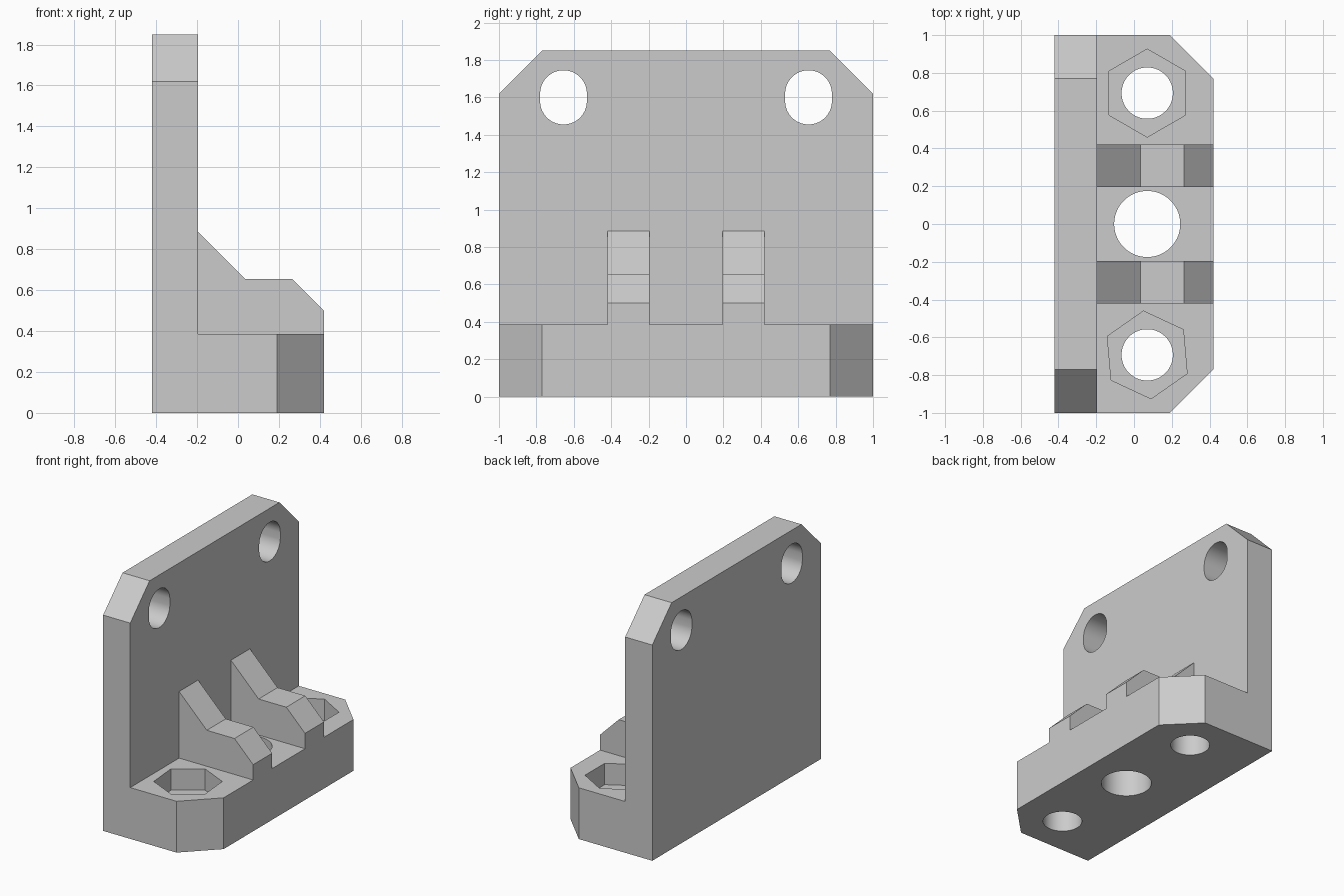
import bpy, bmesh
from math import cos, sin, pi, radians
from mathutils import Matrix

cube = bpy.data.objects.get("Cube")
if cube:
    bpy.data.objects.remove(cube, do_unlink=True)

grey = bpy.data.materials.new("light grey")
grey.use_nodes = True
GREY = (0.6, 0.6, 0.6, 1)
grey.diffuse_color = GREY
grey.node_tree.nodes["Principled BSDF"].inputs["Base Color"].default_value = GREY

# Each maps profile coordinates (u, v) and extrusion depth w to (x, y, z)
ALONG_Z = lambda u, v, w: (u, v, w)
ALONG_X = lambda u, v, w: (w, u, v)
ALONG_Y = lambda u, v, w: (u, w, v)


def prism(name, profile, start, end, axis):
    """Extrude a closed profile from start to end along an axis."""
    bm = bmesh.new()
    face = bm.faces.new([bm.verts.new(axis(u, v, start)) for u, v in profile])
    out = bmesh.ops.extrude_face_region(bm, geom=[face])
    moved = [g for g in out["geom"] if isinstance(g, bmesh.types.BMVert)]
    bmesh.ops.translate(bm, verts=moved, vec=axis(0, 0, end - start))
    bmesh.ops.recalc_face_normals(bm, faces=bm.faces)
    mesh = bpy.data.meshes.new(name)
    bm.to_mesh(mesh)
    bm.free()
    mesh.materials.append(grey)
    obj = bpy.data.objects.new(name, mesh)
    bpy.context.collection.objects.link(obj)
    return obj


def ring(u, v, radius, sides, turn=0.0, stretch=0.0):
    """Regular polygon; stretch pulls its halves apart into a slot."""
    points = []
    for i in range(sides):
        a = turn + 2 * pi * (i + 0.5) / sides
        shift = stretch if sin(a) > 0 else -stretch
        points.append((u + radius * cos(a), v + radius * sin(a) + shift))
    return points


def combine(target, tool, operation):
    """Apply a boolean and discard the tool."""
    bpy.context.view_layer.objects.active = target
    mod = target.modifiers.new(operation, 'BOOLEAN')
    mod.operation = operation
    mod.solver = 'EXACT'
    mod.object = tool
    bpy.ops.object.modifier_apply(modifier=mod.name)
    bpy.data.objects.remove(tool, do_unlink=True)


BACK, WALL, FRONT = -0.42, -0.195, 0.42
BASE_TOP, TOP, CENTRE = 0.385, 1.85, 0.07

# Upright plate with clipped upper corners
bracket = prism("bracket", [(-1, 0), (1, 0), (1, 1.62), (0.77, TOP),
                            (-0.77, TOP), (-1, 1.62)], BACK, WALL, ALONG_X)

# Foot with clipped outer corners
foot = prism("foot", [(BACK, -1), (0.19, -1), (FRONT, -0.77), (FRONT, 0.77),
                      (0.19, 1), (BACK, 1)], 0, BASE_TOP, ALONG_Z)
combine(bracket, foot, 'UNION')

# Two stepped ribs bracing plate and foot
rib_profile = [(-0.3, 0.2), (FRONT, 0.2), (FRONT, 0.5), (0.265, 0.655),
               (0.035, 0.655), (WALL, 0.885), (-0.3, 0.885)]
for side in (-1, 1):
    rib = prism("rib", rib_profile, side * 0.195, side * 0.42, ALONG_Y)
    combine(bracket, rib, 'UNION')

# Large central hole
combine(bracket, prism("centre_hole", ring(CENTRE, 0, 0.175, 64), -0.1, 0.6, ALONG_Z),
        'DIFFERENCE')

# Bolt holes with hexagonal nut pockets, and slots in the plate
for side, tilt in ((-1, radians(5)), (1, 0)):
    y = side * 0.693
    combine(bracket, prism("bolt_hole", ring(CENTRE, y, 0.136, 48), -0.1, 0.6, ALONG_Z),
            'DIFFERENCE')
    combine(bracket, prism("nut_pocket", ring(CENTRE, y, 0.233, 6, tilt),
                           BASE_TOP - 0.16, 0.6, ALONG_Z), 'DIFFERENCE')
    combine(bracket, prism("slot", ring(side * 0.655, 1.6, 0.125, 48, 0, 0.02),
                           -0.6, 0, ALONG_X), 'DIFFERENCE')

# Merge coplanar faces and smooth the round holes
bm = bmesh.new()
bm.from_mesh(bracket.data)
bmesh.ops.remove_doubles(bm, verts=bm.verts, dist=0.0001)
bmesh.ops.dissolve_limit(bm, angle_limit=radians(0.5), verts=bm.verts, edges=bm.edges)
bm.to_mesh(bracket.data)
bm.free()
bpy.ops.object.select_all(action='DESELECT')
bracket.select_set(True)
bpy.context.view_layer.objects.active = bracket
bpy.ops.object.shade_smooth_by_angle(angle=radians(30))
